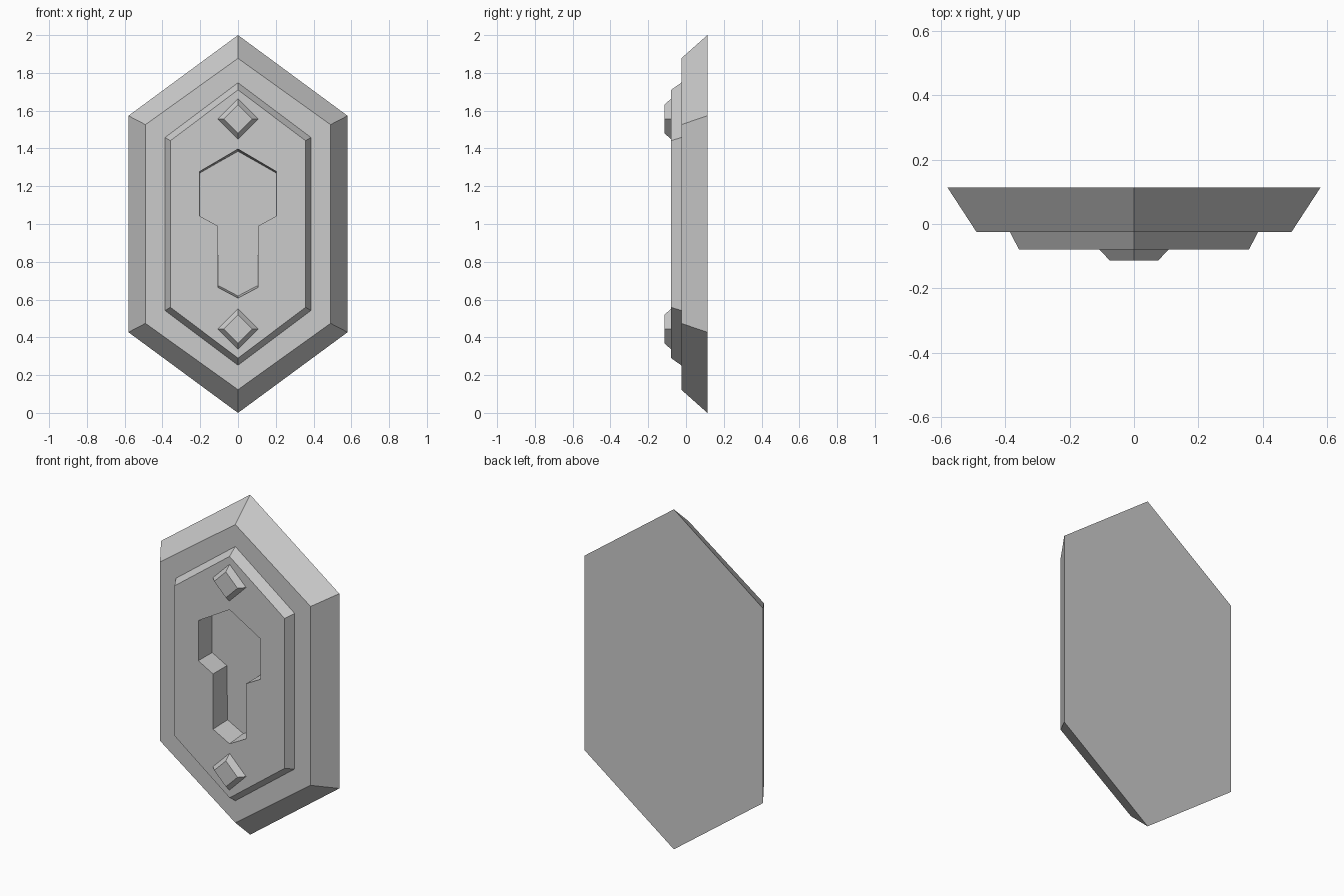
import bpy
import bmesh

if "Cube" in bpy.data.objects:
    bpy.data.objects.remove(bpy.data.objects["Cube"])


def mirrored(half):
    """Close a right-hand outline (top to bottom, ends on x=0) by mirroring."""
    return half + [(-x, z) for x, z in half[-2:0:-1]]


def hexagon(width, corner, tip, cz=1.0):
    """Tall hexagon: half width, half height of the sides, half height of tips."""
    return mirrored([(0, cz + tip), (width, cz + corner), (width, cz - corner), (0, cz - tip)])


def diamond(r, cz):
    return mirrored([(0, cz + r), (r, cz), (0, cz - r)])


def loft(name, rings, cap_start=True):
    """Skin a series of (y, outline) rings and cap the ends."""
    bm = bmesh.new()
    loops = [[bm.verts.new((x, y, z)) for x, z in pts] for y, pts in rings]
    for a, b in zip(loops, loops[1:]):
        n = len(a)
        for i in range(n):
            j = (i + 1) % n
            bm.faces.new((a[i], a[j], b[j], b[i]))
    bm.faces.new(loops[-1])
    if cap_start:
        bm.faces.new(loops[0])
    bmesh.ops.recalc_face_normals(bm, faces=bm.faces)
    mesh = bpy.data.meshes.new(name)
    bm.to_mesh(mesh)
    bm.free()
    obj = bpy.data.objects.new(name, mesh)
    bpy.context.collection.objects.link(obj)
    return obj


BACK, BASE, PLATE, STUD, FLOOR = 0.113, -0.025, -0.079, -0.113, 0.049

# Bevelled hexagonal body with the raised inner plate
body = loft("lock_plate", [
    (BACK, hexagon(0.58, 0.573, 1.0)),
    (BASE, hexagon(0.49, 0.526, 0.877)),
    (BASE, hexagon(0.386, 0.458, 0.748)),
    (PLATE, hexagon(0.358, 0.441, 0.71)),
])

# Keyhole recess, slightly tapered towards its floor
mouth = mirrored([(0, 1.397), (0.203, 1.278), (0.203, 1.042),
                  (0.107, 0.99), (0.107, 0.665), (0, 0.608)])
floor = mirrored([(0, 1.385), (0.202, 1.27), (0.202, 1.042),
                  (0.107, 0.99), (0.102, 0.673), (0, 0.619)])
cutter = loft("keyhole_cutter", [(-0.2, mouth), (PLATE, mouth), (FLOOR, floor)])
cutter.hide_render = True

cut = body.modifiers.new("keyhole", "BOOLEAN")
cut.operation = "DIFFERENCE"
cut.solver = "EXACT"
cut.object = cutter
bpy.context.view_layer.objects.active = body
bpy.ops.object.modifier_apply(modifier=cut.name)
bpy.data.objects.remove(cutter)

# Diamond studs above and below the keyhole
for name, cz in (("upper_stud", 1.556), ("lower_stud", 0.444)):
    loft(name, [(PLATE, diamond(0.108, cz)), (STUD, diamond(0.076, cz))], cap_start=False)
